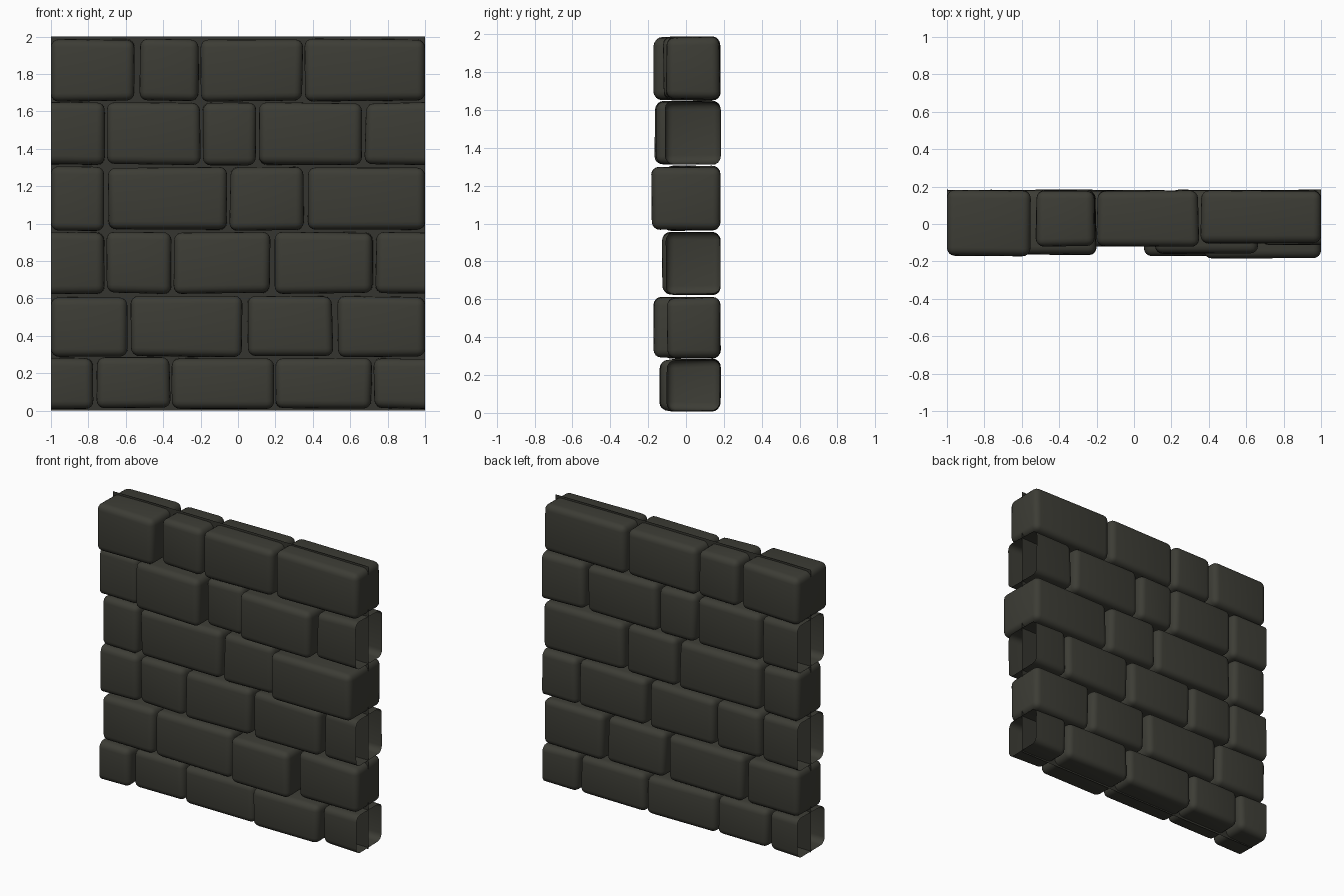
import bpy, bmesh, random
from mathutils import Vector

if "Cube" in bpy.data.objects:
    bpy.data.objects.remove(bpy.data.objects["Cube"])

random.seed(4)


def material(name, rgb):
    m = bpy.data.materials.new(name)
    m.diffuse_color = (*rgb, 1)
    m.use_nodes = True
    m.node_tree.nodes["Principled BSDF"].inputs["Base Color"].default_value = m.diffuse_color
    return m


STONE = material("dark stone", (0.046, 0.046, 0.036))
MORTAR = material("dark mortar", (0.036, 0.036, 0.029))

# Each course: bottom, top, open ends?, then (left, right, front depth) per stone
COURSES = [
    (0.012, 0.282, True, [(-1, -.775, .12), (-.755, -.365, .10), (-.35, .195, .11),
                          (.20, .715, .14), (.73, 1, .10)]),
    (0.29, 0.608, False, [(-1, -.59, .11), (-.57, .02, .12), (.05, .505, .17), (.53, 1, .10)]),
    (0.628, 0.953, True, [(-1, -.715, .11), (-.70, -.355, .11), (-.345, .17, .12),
                          (.20, .72, .125), (.735, 1, .11)]),
    (0.965, 1.302, False, [(-1, -.715, .11), (-.695, -.06, .12), (-.045, .35, .12), (.375, 1, .185)]),
    (1.315, 1.645, True, [(-1, -.71, .12), (-.70, -.205, .165), (-.19, .095, .10),
                          (.11, .66, .16), (.68, 1, .11)]),
    (1.655, 1.985, False, [(-1, -.55, .172), (-.525, -.21, .12), (-.20, .345, .12), (.36, 1, .105)]),
]
BACK = 0.18


def stone(name, x0, x1, z0, z1, depth, open_x):
    """Rounded block; an open_x end is left square and hollow at the wall edge."""
    bm = bmesh.new()
    bmesh.ops.create_cube(bm, size=1)
    for v in bm.verts:
        right, up, rear = v.co.x > 0, v.co.z > 0, v.co.y > 0
        x, z = (x1 if right else x0), (z1 if up else z0)
        if abs(x) < 0.99:
            x += random.uniform(-.006, .006)
        z += random.uniform(-.006, .006)
        y = BACK + random.uniform(-.005, .005) if rear else -depth + random.uniform(-.003, .006)
        v.co = Vector((x, y, z))

    def on_end(verts):
        return open_x is not None and all(abs(v.co.x - open_x) < 1e-4 for v in verts)

    edges = [e for e in bm.edges if not on_end(e.verts)]
    bmesh.ops.bevel(bm, geom=edges, offset=0.042, segments=4, profile=0.5, affect='EDGES')
    bmesh.ops.delete(bm, geom=[f for f in bm.faces if on_end(f.verts)], context='FACES')
    for f in bm.faces:
        f.smooth = True
    me = bpy.data.meshes.new(name)
    bm.to_mesh(me)
    bm.free()
    me.materials.append(STONE)
    bpy.context.collection.objects.link(bpy.data.objects.new(name, me))


# Stones, course by course
for r, (z0, z1, hollow, row) in enumerate(COURSES):
    for i, (x0, x1, depth) in enumerate(row):
        end = None
        if hollow and i in (0, len(row) - 1):
            end = -1 if i == 0 else 1
        stone(f"stone_{r + 1}_{i + 1}", x0, x1, z0, z1, depth, end)

# Thin mortar sheet in the middle of the wall
bpy.ops.mesh.primitive_plane_add(size=2, location=(0, 0.03, 1), rotation=(1.5707963, 0, 0))
sheet = bpy.context.object
sheet.name = "mortar_sheet"
sheet.data.materials.append(MORTAR)
